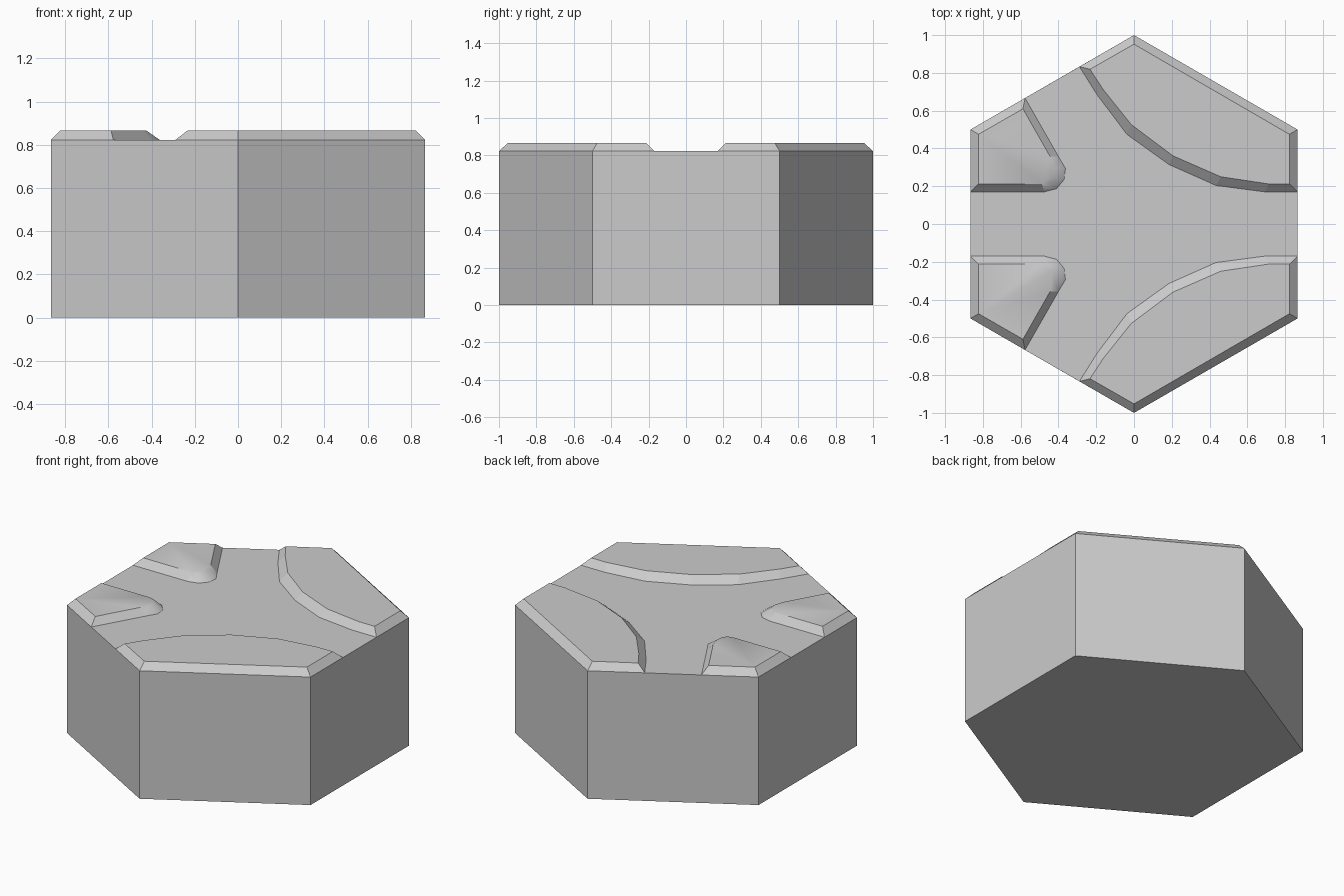
import bpy, bmesh
from math import sqrt

if "Cube" in bpy.data.objects:
    bpy.data.objects.remove(bpy.data.objects["Cube"])

H = sqrt(3) / 2          # half width across flats
FLOOR, TOP = 0.823, 0.866

# Bank outlines on the +y half: foot and rim of the slope, point for point
big_foot = [(H, .17), (.693, .17), (.434, .204), (.185, .315), (-.037, .474),
            (-.196, .685), (-.289, .833)]
big_rim = [(.823, .212), (.714, .212), (.46, .25), (.206, .361), (-.014, .526),
           (-.163, .712), (-.233, .819)]
big_out = ([(0, 1), (H, .5)], [(0, .952), (.823, .475)])

small_foot = [(-.577, .667), (-.4, .357), (-.363, .295), (-.37, .235),
              (-.41, .187), (-.475, .17), (-H, .17)]
small_rim = [(-.588, .61), (-.444, .357), (-.425, .295), (-.43, .25),
             (-.449, .221), (-.487, .212), (-.823, .212)]
small_out = ([(-H, .5)], [(-.823, .475)])

bm = bmesh.new()
cache = {}


def face(points, smooth=False):
    verts = []
    for p in points:
        key = tuple(round(c, 4) for c in p)
        if key not in cache:
            cache[key] = bm.verts.new(p)
        verts.append(cache[key])
    f = bm.faces.new(verts)
    f.smooth = smooth
    return f


def lift(pts, s, z):
    return [(x, y * s, z) for x, y in pts]


def bank(foot, rim, out, s, soft):
    """Raised flat bank with a chamfered border on all sides."""
    lo = lift(foot + out[0], s, FLOOR)
    hi = lift(rim + out[1], s, TOP)
    n, inner = len(lo), len(foot) - 1
    face(hi, soft)
    for i in range(n):
        j = (i + 1) % n
        face([lo[i], lo[j], hi[j], hi[i]], soft and 0 < i < inner - 1)


# Four banks, mirrored across y
for s in (1, -1):
    bank(big_foot, big_rim, big_out, s, False)
    bank(small_foot, small_rim, small_out, s, True)

# Channel floor between the banks
edge = big_foot + small_foot
face(lift(edge, 1, FLOOR) + lift(edge[::-1], -1, FLOOR))

# Hexagonal body: sides carry the bank end points along their upper edge
corners = [(H, -.5), (H, .5), (0, 1), (-H, .5), (-H, -.5), (0, -1)]
mids = [[(H, -.17), (H, .17)], [], [(-.289, .833), (-.577, .667)],
        [(-H, .17), (-H, -.17)], [(-.577, -.667), (-.289, -.833)], []]
for i in range(6):
    a, b = corners[i], corners[(i + 1) % 6]
    face(lift([b, a], 1, 0) + lift([a] + mids[i] + [b], 1, FLOOR))
face(lift(corners, 1, 0))

bmesh.ops.recalc_face_normals(bm, faces=bm.faces)
# Only the rounded noses of the small banks blend into their tops
for e in bm.edges:
    e.smooth = all(f.smooth for f in e.link_faces)

me = bpy.data.meshes.new("hex_tile")
bm.to_mesh(me)
bm.free()
tile = bpy.data.objects.new("hex_tile", me)
bpy.context.collection.objects.link(tile)
